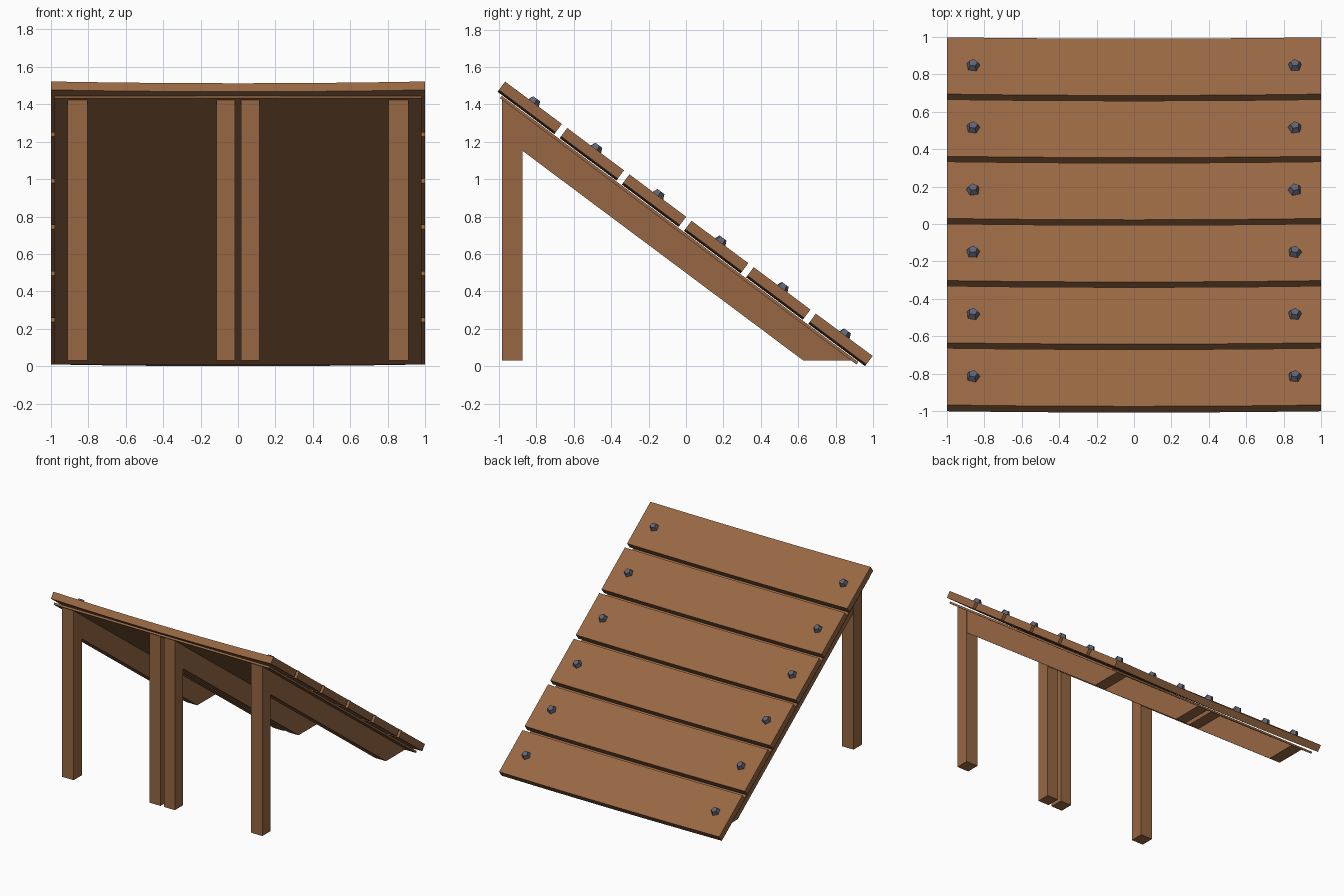
import bpy, bmesh, math, random
from mathutils import Vector, Matrix

random.seed(4)
cube = bpy.data.objects.get("Cube")
if cube:
    bpy.data.objects.remove(cube, do_unlink=True)


def material(name, rgb):
    m = bpy.data.materials.new(name)
    m.use_nodes = True
    m.diffuse_color = (*rgb, 1)
    m.node_tree.nodes["Principled BSDF"].inputs["Base Color"].default_value = (*rgb, 1)
    return m


wood = material("brown wood", (0.31, 0.137, 0.056))
steel = material("blue grey steel", (0.115, 0.125, 0.175))

# Slope frame: local x = width, local y = down the slope, local z = outward normal
ANGLE = math.radians(36.75)
SLOPE = Matrix.Translation((0, -0.967, 1.522)) @ Matrix.Rotation(-ANGLE, 4, 'X')
LENGTH, THICK, GAP, COUNT, SAG = 2.452, 0.056, 0.036, 6, 0.012
PLANK = (LENGTH - GAP * (COUNT - 1)) / COUNT


def make(name, bm, mat, matrix=None):
    if matrix:
        bm.transform(matrix)
    bmesh.ops.recalc_face_normals(bm, faces=bm.faces)
    mesh = bpy.data.meshes.new(name)
    bm.to_mesh(mesh)
    bm.free()
    mesh.materials.append(mat)
    ob = bpy.data.objects.new(name, mesh)
    bpy.context.collection.objects.link(ob)
    return ob


def extrude_x(name, profile, stations, mat, matrix=None, sag=0):
    """Sweep a (y, z) profile through x stations, dipping in the middle."""
    bm = bmesh.new()
    rings = []
    for x in stations:
        dip = sag * (1 - x * x)
        rings.append([bm.verts.new((x, y, z - dip)) for y, z in profile])
    n = len(profile)
    for a, b in zip(rings, rings[1:]):
        for i in range(n):
            j = (i + 1) % n
            bm.faces.new((a[i], a[j], b[j], b[i]))
    bm.faces.new(rings[0])
    bm.faces.new(rings[-1])
    return make(name, bm, mat, matrix)


def rect(y0, y1, z0, z1):
    return [(y0, z0), (y1, z0), (y1, z1), (y0, z1)]


# Deck planks, with a bolt near each end
for i in range(COUNT):
    start = i * (PLANK + GAP)
    extrude_x(f"deck_plank_{i + 1}", rect(start, start + PLANK, -THICK, 0),
              [-1 + k / 3 for k in range(7)], wood, SLOPE, SAG)
    for side, label in ((1, "left"), (-1, "right")):
        bm = bmesh.new()
        bmesh.ops.create_cone(bm, cap_ends=True, segments=5,
                              radius1=0.040, radius2=0.024, depth=0.036)
        spot = Matrix.Translation((side * 0.86, start + PLANK / 2, 0.009))
        spin = Matrix.Rotation(random.uniform(-0.3, 0.3), 4, 'Z')
        make(f"bolt_{label}_{i + 1}", bm, steel, SLOPE @ spot @ spin)

# Thin backing sheet under the planks
extrude_x("backing_sheet", rect(0.031, 2.41, -0.088, -0.072), [-0.98, 0.98], wood, SLOPE)

# Posts at the high end and sloping beams running down to the ground
BASE = 0.032
TAN = math.tan(ANGLE)


def top_z(y):
    return 0.692 - TAN * y


def low_z(y):
    return 0.499 - TAN * y


beam = [(-0.93, low_z(-0.93)), ((0.499 - BASE) / TAN, BASE),
        ((0.692 - BASE) / TAN, BASE), (-0.93, top_z(-0.93))]
post = [(-0.983, BASE), (-0.875, BASE), (-0.875, top_z(-0.875)), (-0.983, top_z(-0.983))]

for side, label in ((1, "left"), (-1, "right")):
    for x0, x1, where in ((0.805, 0.91, "outer"), (0.015, 0.115, "inner")):
        extrude_x(f"{where}_post_{label}", post, [side * x0, side * x1], wood)
        extrude_x(f"{where}_beam_{label}", beam,
                  [side * (x0 + 0.003), side * (x1 - 0.003)], wood)
